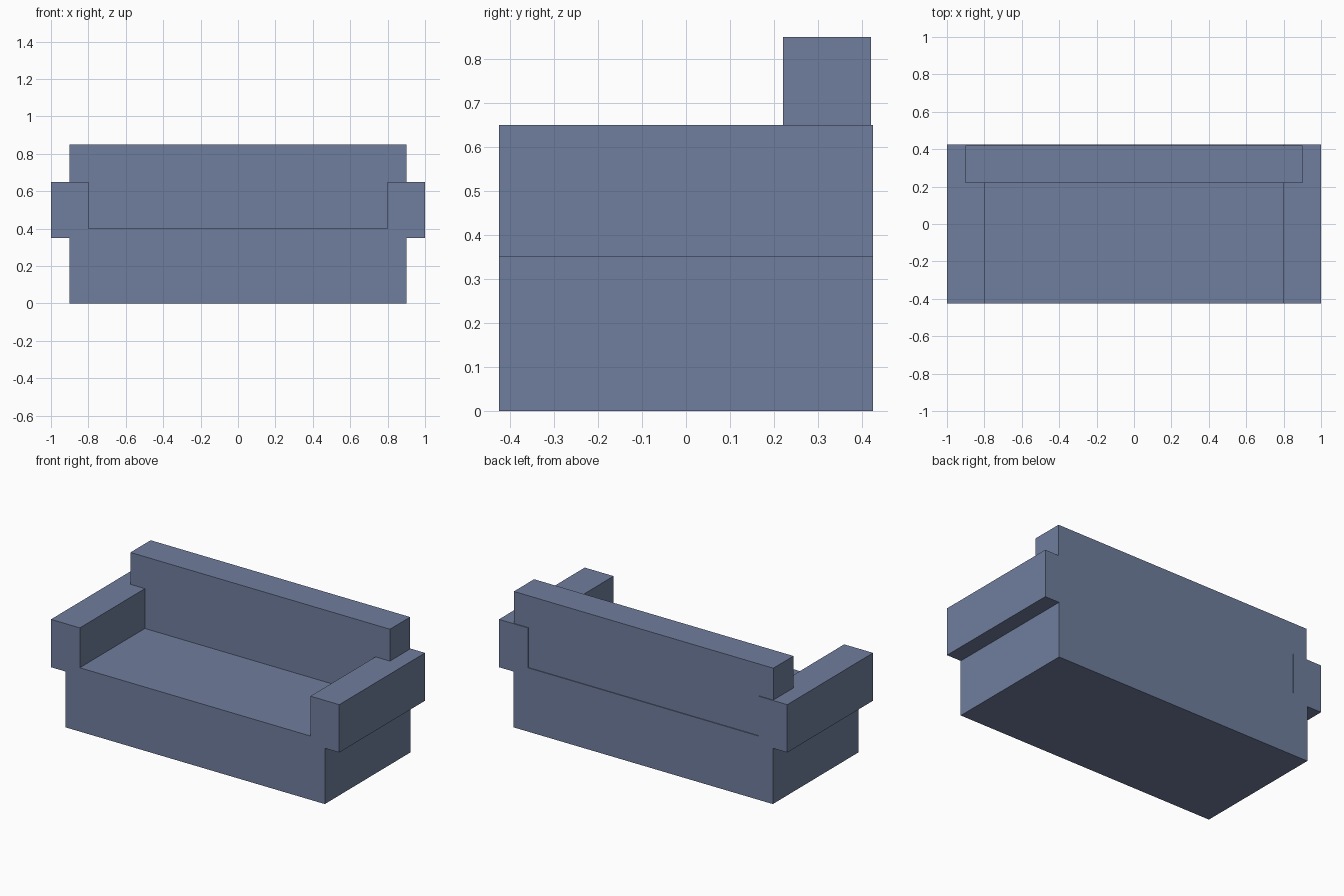
import bpy

if "Cube" in bpy.data.objects:
    bpy.data.objects.remove(bpy.data.objects["Cube"])

# Single upholstery colour
fabric = bpy.data.materials.new("slate_blue_fabric")
fabric.diffuse_color = (0.16, 0.21, 0.34, 1.0)
fabric.use_nodes = True
fabric.node_tree.nodes["Principled BSDF"].inputs["Base Color"].default_value = fabric.diffuse_color


def box(name, low, high):
    """Axis-aligned block between two opposite corners."""
    centre = [(a + b) / 2 for a, b in zip(low, high)]
    size = [b - a for a, b in zip(low, high)]
    bpy.ops.mesh.primitive_cube_add(size=1, location=centre)
    obj = bpy.context.object
    obj.name = name
    obj.scale = size
    bpy.ops.object.transform_apply(location=False, rotation=False, scale=True)
    obj.data.materials.append(fabric)
    return obj


# Seat block resting on the floor
box("seat_base", (-0.9, -0.425, 0.0), (0.9, 0.425, 0.4))

# Backrest, set in a hair from the rear edge
box("backrest", (-0.9, 0.22, 0.35), (0.9, 0.42, 0.85))

# Armrests overhanging both ends of the seat
for side, x0, x1 in (("left", -1.0, -0.8), ("right", 0.8, 1.0)):
    box(side + "_armrest", (x0, -0.425, 0.35), (x1, 0.425, 0.65))
